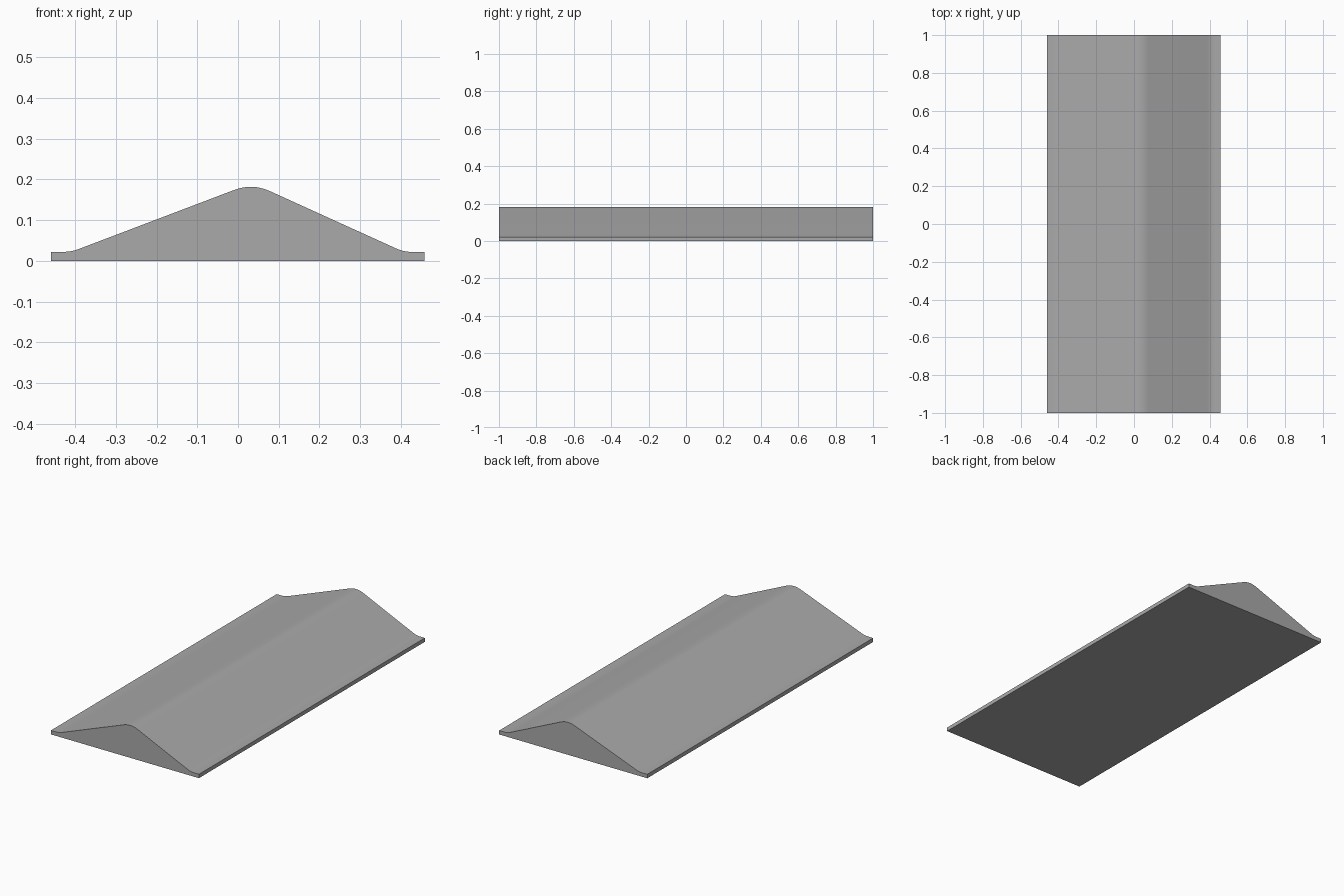
import bpy
import bmesh
import math
from mathutils import Vector

if "Cube" in bpy.data.objects:
    bpy.data.objects.remove(bpy.data.objects["Cube"], do_unlink=True)

LENGTH = 2.0

# Single grey material
grey = bpy.data.materials.new("plain_grey")
grey.use_nodes = True
colour = (0.4, 0.4, 0.4, 1)
grey.diffuse_color = colour
grey.node_tree.nodes["Principled BSDF"].inputs["Base Color"].default_value = colour


def rounded_profile(corners, steps=6):
    """Corners are (x, z, cut); a cut above zero rounds the corner with a smooth curve."""
    points = []
    for i, (x, z, cut) in enumerate(corners):
        here = Vector((x, 0, z))
        if cut == 0:
            points.append(here)
            continue
        px, pz, _ = corners[i - 1]
        nx, nz, _ = corners[(i + 1) % len(corners)]
        start = here + (Vector((px, 0, pz)) - here).normalized() * cut
        end = here + (Vector((nx, 0, nz)) - here).normalized() * cut
        for s in range(steps + 1):
            t = s / steps
            points.append(start * (1 - t) ** 2 + here * 2 * t * (1 - t) + end * t ** 2)
    return points


# Ridge cross-section: flat lips, soft feet, off-centre rounded crest
profile = rounded_profile([
    (-0.46, 0, 0), (-0.46, 0.022, 0),
    (-0.41, 0.022, 0.02), (0.035, 0.191, 0.047), (0.407, 0.022, 0.02),
    (0.458, 0.022, 0), (0.458, 0, 0),
])

# Extrude the cross-section from front to back
bm = bmesh.new()
front = bm.faces.new([bm.verts.new(p - Vector((0, LENGTH / 2, 0))) for p in profile])
back = bmesh.ops.extrude_face_region(bm, geom=[front], use_keep_orig=True)
bmesh.ops.translate(bm, vec=(0, LENGTH, 0),
                    verts=[v for v in back["geom"] if isinstance(v, bmesh.types.BMVert)])
bmesh.ops.recalc_face_normals(bm, faces=bm.faces)
mesh = bpy.data.meshes.new("ridge_strip")
bm.to_mesh(mesh)
bm.free()
mesh.materials.append(grey)

ridge = bpy.data.objects.new("ridge_strip", mesh)
bpy.context.collection.objects.link(ridge)
bpy.context.view_layer.objects.active = ridge
ridge.select_set(True)
bpy.ops.object.shade_smooth_by_angle(angle=math.radians(30))
